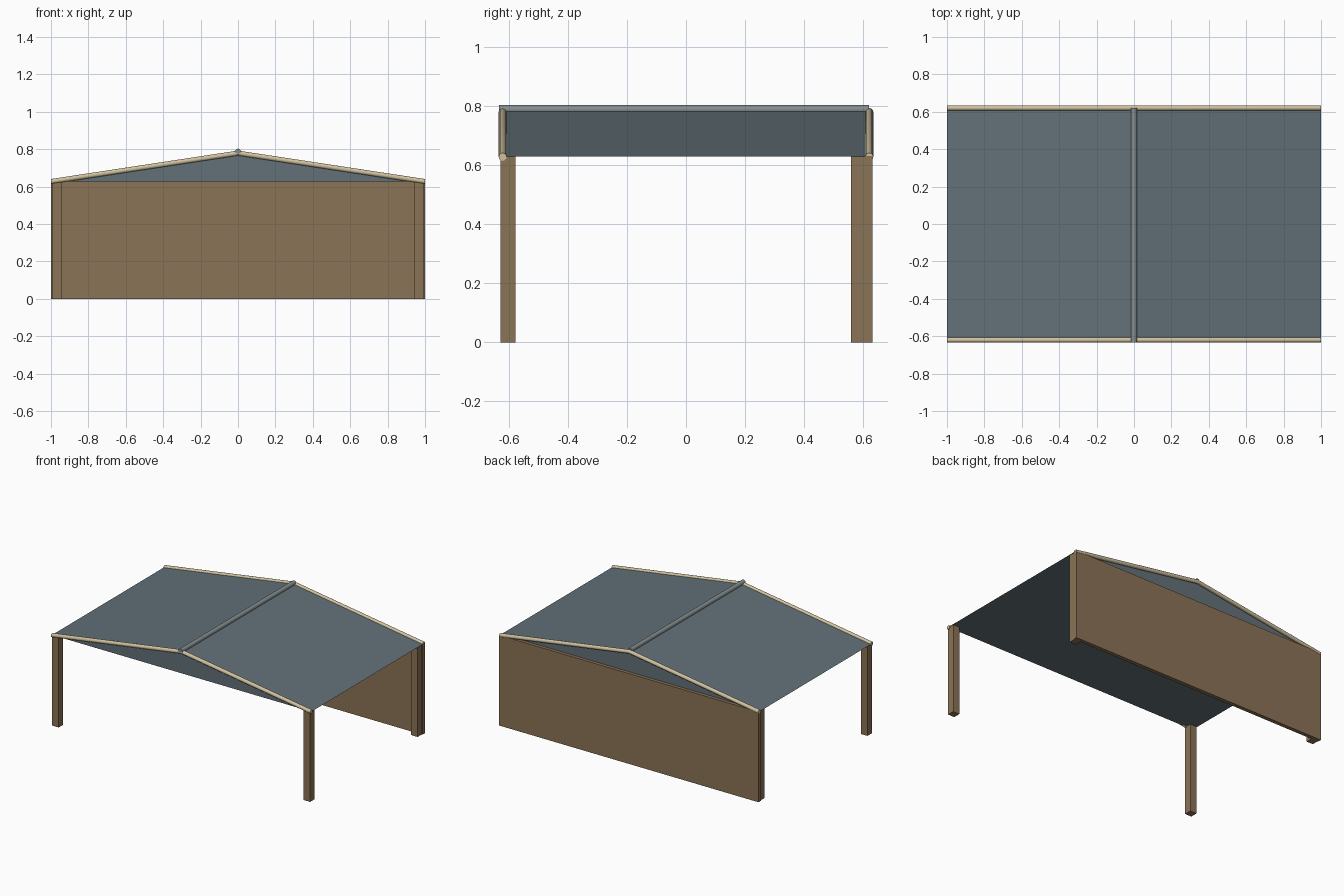
import bpy, bmesh, math

if "Cube" in bpy.data.objects:
    bpy.data.objects.remove(bpy.data.objects["Cube"])


def srgb(r, g, b):
    lin = lambda c: c / 12.92 if c <= 0.04045 else ((c + 0.055) / 1.055) ** 2.4
    return [lin(c / 255) for c in (r, g, b)] + [1]


def material(name, rgb):
    m = bpy.data.materials.new(name)
    m.diffuse_color = srgb(*rgb)
    m.use_nodes = True
    m.node_tree.nodes["Principled BSDF"].inputs["Base Color"].default_value = m.diffuse_color
    return m


wood = material("brown wood", (139, 115, 86))
slate = material("slate roof", (98, 113, 120))
cream = material("cream trim", (208, 192, 158))
grey = material("grey ridge", (134, 143, 144))


def sweep(name, rings, mat, smooth=False):
    """Closed solid through a list of matching cross-section rings."""
    bm = bmesh.new()
    loops = [[bm.verts.new(p) for p in ring] for ring in rings]
    n = len(loops[0])
    for a, b in zip(loops, loops[1:]):
        for i in range(n):
            j = (i + 1) % n
            bm.faces.new((a[i], a[j], b[j], b[i]))
    bm.faces.new(loops[0])
    bm.faces.new(loops[-1])
    bmesh.ops.recalc_face_normals(bm, faces=bm.faces)
    me = bpy.data.meshes.new(name)
    bm.to_mesh(me)
    bm.free()
    me.materials.append(mat)
    ob = bpy.data.objects.new(name, me)
    bpy.context.collection.objects.link(ob)
    if smooth:
        bpy.ops.object.select_all(action='DESELECT')
        ob.select_set(True)
        bpy.context.view_layer.objects.active = ob
        bpy.ops.object.shade_smooth_by_angle(angle=math.radians(40))
    return ob


def box(name, x0, x1, y0, y1, z0, z1, mat):
    ring = lambda z: [(x0, y0, z), (x1, y0, z), (x1, y1, z), (x0, y1, z)]
    return sweep(name, [ring(z0), ring(z1)], mat)


def circle(radius, sides=12):
    return [(radius * math.cos(2 * math.pi * i / sides),
             radius * math.sin(2 * math.pi * i / sides)) for i in range(sides)]


EAVE, PEAK = 0.628, 0.782

# Corner posts
for side, x in (("left", -0.97), ("right", 0.97)):
    for end, y in (("front", -0.602), ("back", 0.583)):
        box(f"{end}_{side}_post", x - 0.025, x + 0.025,
            y - 0.025, y + 0.025, 0, EAVE, wood)

# Back wall
box("back_wall", -1, 1, 0.603, 0.63, 0, 0.63, wood)

# Solid gable roof with flat ceiling
sweep("roof", [[(-1, y, EAVE), (1, y, EAVE), (0, y, PEAK)]
               for y in (-0.621, 0.607)], slate)

# Rounded gable trims following the slopes, mitred at the peak
for end, y in (("front", -0.62), ("back", 0.62)):
    sweep(f"{end}_gable_trim",
          [[(x, y + a, z + b) for a, b in circle(0.0135)]
           for x, z in ((-1, 0.627), (0, 0.779), (1, 0.627))], cream, True)

# Ridge pole
sweep("ridge_pole", [[(a, y, 0.787 + b) for a, b in circle(0.016)]
                     for y in (-0.633, 0.619)], grey, True)
